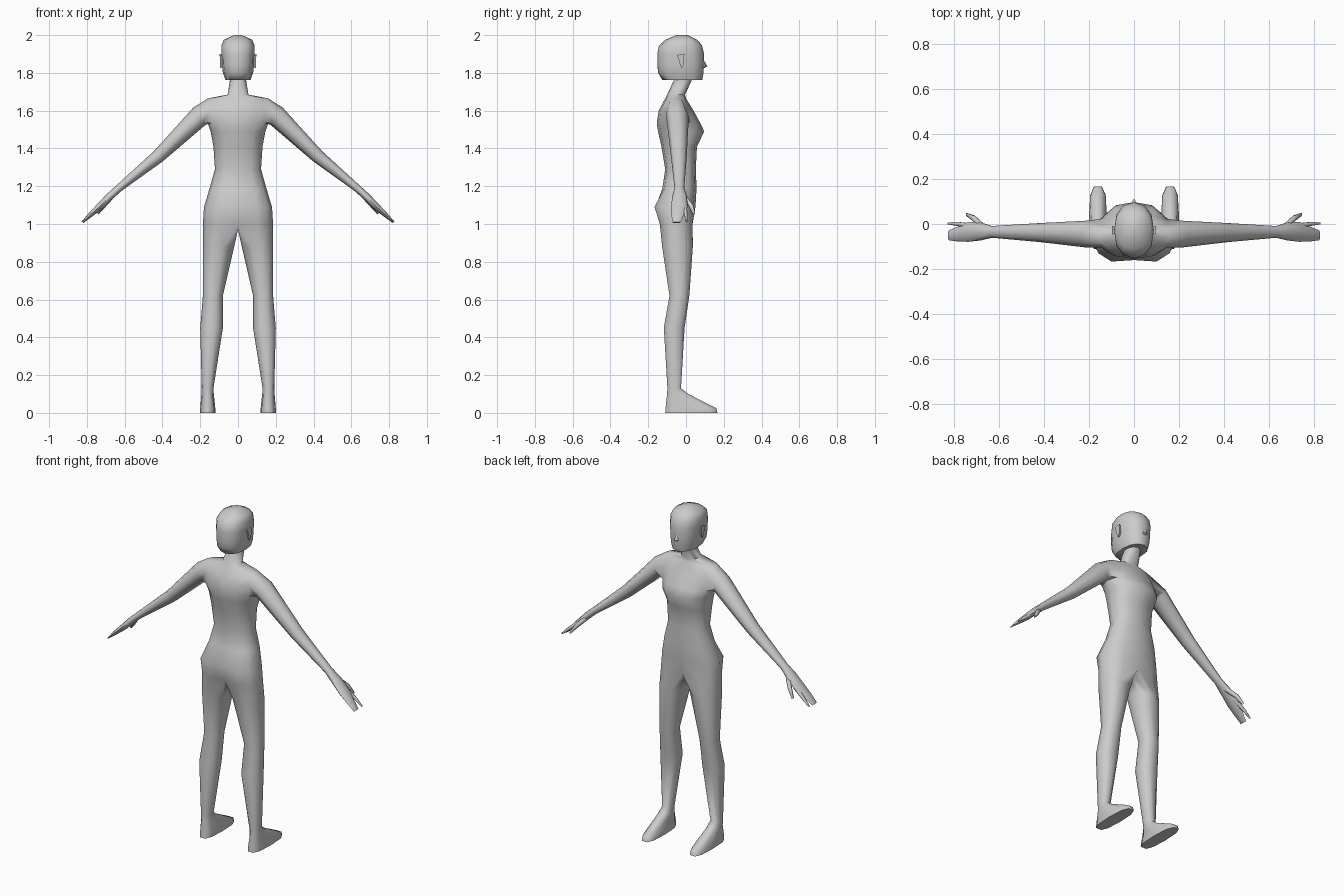
import bpy, bmesh
from math import sin, cos, pi, radians, copysign
from mathutils import Vector

cube = bpy.data.objects.get("Cube")
if cube:
    bpy.data.objects.remove(cube, do_unlink=True)

# One plain grey for the whole figure
grey = bpy.data.materials.new("plain grey")
grey.use_nodes = True
colour = (0.6, 0.6, 0.6, 1)
grey.diffuse_color = colour
grey.node_tree.nodes["Principled BSDF"].inputs["Base Color"].default_value = colour


def soft(v, p):
    return copysign(abs(v) ** p, v)


def half_arc(bm, z, w, front, back, p=0.85):
    """Right-hand half of a section, from the front centre line to the back."""
    mid, depth = (front + back) / 2, (front - back) / 2
    ring = []
    for i in range(7):
        a = i * pi / 6
        x = 0 if i in (0, 6) else w * soft(sin(a), p)
        ring.append(bm.verts.new((x, mid + depth * soft(cos(a), p), z)))
    return ring


def leg_ring(bm, z, inner, outer, front, back, p=0.9):
    ring = []
    for i in range(10):
        a = radians(36 * i - 18)
        ring.append(bm.verts.new(((inner + outer) / 2 + (outer - inner) / 2 * soft(sin(a), p),
                                  (front + back) / 2 + (front - back) / 2 * soft(cos(a), p), z)))
    return ring


def limb_ring(bm, x, y, z, thick, wide, tilt, sides=8):
    up = Vector((sin(radians(tilt)), 0, cos(radians(tilt))))
    ring = []
    for k in range(sides):
        a = (k - 1) * 2 * pi / sides
        ring.append(bm.verts.new(Vector((x, y, z)) + up * thick * cos(a)
                                 - Vector((0, wide * sin(a), 0))))
    return ring


def skin(bm, rings, closed=True):
    for a, b in zip(rings, rings[1:]):
        n = len(a)
        for i in range(n if closed else n - 1):
            j = (i + 1) % n
            bm.faces.new((a[i], a[j], b[j], b[i]))


def finish(bm, name, angle=70):
    bmesh.ops.recalc_face_normals(bm, faces=bm.faces)
    mesh = bpy.data.meshes.new(name)
    bm.to_mesh(mesh)
    bm.free()
    mesh.materials.append(grey)
    ob = bpy.data.objects.new(name, mesh)
    bpy.context.collection.objects.link(ob)
    bpy.ops.object.select_all(action='DESELECT')
    ob.select_set(True)
    bpy.context.view_layer.objects.active = ob
    bpy.ops.object.shade_smooth_by_angle(angle=radians(angle))
    mirror = ob.modifiers.new("mirror", 'MIRROR')
    mirror.merge_threshold = 0.0005
    return ob


# Neck and torso, top to bottom
bm = bmesh.new()
torso = [half_arc(bm, *s) for s in (
    (1.83, 0.04, 0.035, -0.05), (1.76, 0.043, 0.03, -0.065), (1.685, 0.055, -0.005, -0.1),
    (1.665, 0.16, 0.0, -0.11), (1.6, 0.165, 0.04, -0.145), (1.535, 0.16, 0.075, -0.155),
    (1.49, 0.145, 0.097, -0.148), (1.41, 0.13, 0.058, -0.13), (1.29, 0.122, 0.052, -0.11),
    (1.19, 0.15, 0.056, -0.125), (1.09, 0.18, 0.05, -0.18), (1.0, 0.186, 0.045, -0.15))]
skin(bm, torso, closed=False)
for ring in torso[-2:]:
    ring[6].co.y += 0.02
torso[-1][0].co.y -= 0.01

# Leg and foot grow from the hip arc closed off through the crotch
crotch = [bm.verts.new((0, y, 0.97)) for y in (-0.1, -0.05, 0.0)]
leg = [torso[-1] + crotch]
leg += [leg_ring(bm, *s) for s in (
    (0.88, 0.02, 0.186, 0.04, -0.13), (0.62, 0.08, 0.186, 0.02, -0.09),
    (0.45, 0.08, 0.2, -0.005, -0.12), (0.13, 0.13, 0.192, -0.025, -0.1),
    (0.1, 0.128, 0.194, 0.015, -0.103), (0.025, 0.12, 0.2, 0.165, -0.113, 0.7),
    (0, 0.12, 0.2, 0.172, -0.115, 0.7))]
skin(bm, leg)
bm.faces.new(leg[-1])

# Armhole: open the side of the chest and run the arm out of its rim
top, middle, bottom = torso[3:6]
for upper, lower in ((top, middle), (middle, bottom)):
    for i in (2, 3):
        bm.faces.remove(bm.faces.get((upper[i], upper[i + 1], lower[i + 1], lower[i])))
rim = top[2:5] + [middle[4]] + bottom[4:1:-1] + [middle[2]]
bm.verts.remove(middle[3])
arm = [rim] + [limb_ring(bm, *s) for s in (
    (0.205, -0.045, 1.57, 0.056, 0.06, 35), (0.42, -0.038, 1.36, 0.036, 0.042, 42),
    (0.63, -0.035, 1.19, 0.02, 0.026, 42), (0.68, -0.033, 1.145, 0.02, 0.04, 44),
    (0.735, -0.035, 1.09, 0.018, 0.044, 44), (0.785, -0.045, 1.045, 0.012, 0.032, 44),
    (0.822, -0.05, 1.008, 0.004, 0.022, 44))]
skin(bm, arm)
bm.faces.new(arm[-1])

# Forefinger and thumb
for path in (((0.72, -0.01, 1.1, 0.013, 0.014), (0.78, 0.0, 1.052, 0.01, 0.01),
              (0.825, 0.003, 1.012, 0.004, 0.005)),
             ((0.67, -0.015, 1.145, 0.014, 0.018), (0.71, 0.025, 1.1, 0.013, 0.014),
              (0.742, 0.042, 1.055, 0.006, 0.008))):
    digit = [limb_ring(bm, *s, 44, 6) for s in path]
    skin(bm, digit)
    bm.faces.new(digit[-1])
finish(bm, "body")

# Head with its smooth cap of hair
bm = bmesh.new()
head = [half_arc(bm, *s) for s in (
    (1.77, 0.01, 0.04, -0.04), (1.762, 0.066, 0.086, -0.125), (1.8, 0.08, 0.093, -0.148),
    (1.84, 0.085, 0.094, -0.151), (1.9, 0.088, 0.096, -0.152), (1.945, 0.088, 0.085, -0.143),
    (1.975, 0.075, 0.06, -0.11), (2.0, 0.02, 0.01, -0.05))]
skin(bm, head, closed=False)
bm.faces.new(head[-1])
finish(bm, "head")

# Nose: half a wedge, mirrored
bm = bmesh.new()
bridge, tip, base, side = (bm.verts.new(c) for c in (
    (0, 0.09, 1.875), (0, 0.113, 1.835), (0, 0.088, 1.82), (0.016, 0.086, 1.828)))
bm.faces.new((bridge, tip, side))
bm.faces.new((tip, base, side))
finish(bm, "nose", 40)

# Ears: thin tapered plates
bm = bmesh.new()
ear = []
for x, size in ((0.07, 0.7), (0.096, 1)):
    ear.append([bm.verts.new((x + 0.03 * dz, -0.025 + dy * size, 1.865 + dz * size))
                for dy, dz in ((-0.022, 0.03), (0.016, 0.035), (0.014, -0.02), (0.0, -0.04))])
skin(bm, ear)
bm.faces.new(ear[-1])
finish(bm, "ears", 40)
